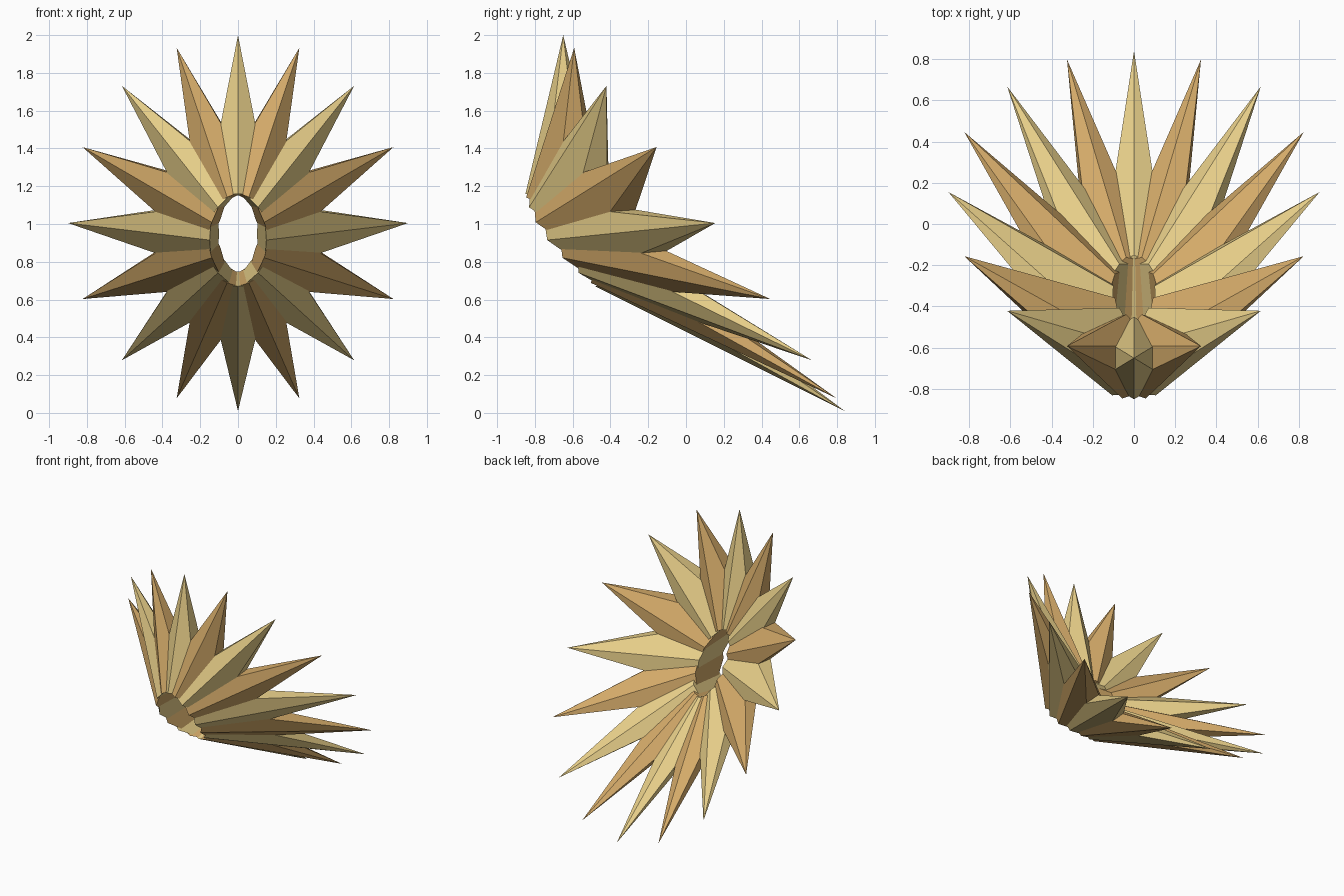
import bpy
from math import sin, cos, pi, radians
from mathutils import Vector

if "Cube" in bpy.data.objects:
    bpy.data.objects.remove(bpy.data.objects["Cube"])

COUNT = 16   # petals in the ring
SIDES = 6    # sides of each pointed petal


def material(name, color):
    m = bpy.data.materials.new(name)
    m.diffuse_color = (*color, 1)
    m.use_nodes = True
    m.node_tree.nodes["Principled BSDF"].inputs["Base Color"].default_value = m.diffuse_color
    return m


mats = [material("pale_straw", (0.80, 0.62, 0.25)),
        material("warm_tan", (0.65, 0.40, 0.14))]


def ring(a, rx, centre, up, bulge):
    """Point on a tilted oval ring; a = 0 is the top, bulge moves the sides in y."""
    return Vector((rx * sin(a),
                   centre[0] + up[0] * cos(a) + bulge * sin(a) ** 2,
                   centre[1] + up[1] * cos(a)))


# Petals: six-sided spikes whose bases overlap round a central hole
for i in range(COUNT):
    a = 2 * pi * i / COUNT
    tip_a = a - radians(1.9) * sin(2 * a)
    tip = ring(tip_a, 0.90, (0.095, 1.005), (-0.745, 0.995), 0.06)
    outer = ring(a, 0.15, (-0.665, 0.915), (-0.185, 0.245), -0.07)
    inner = ring(a, 0.10, (-0.30, 0.95), (-0.15, 0.20), 0.0)
    mid, depth = (outer + inner) / 2, (outer - inner) / 2
    width = 0.19 * Vector((cos(a), 0.83 * sin(a), -1.1 * sin(a)))

    verts = [mid + depth * cos(2 * pi * k / SIDES) + width * sin(2 * pi * k / SIDES)
             for k in range(SIDES)] + [tip]
    faces = [(k, (k + 1) % SIDES, SIDES) for k in range(SIDES)]
    faces.append(tuple(reversed(range(SIDES))))

    # keep the normals pointing outwards
    n = (verts[1] - verts[0]).cross(tip - verts[0])
    if n.dot(verts[0] - mid) < 0:
        faces = [tuple(reversed(f)) for f in faces]

    mesh = bpy.data.meshes.new(f"petal_{i + 1}")
    mesh.from_pydata(verts, [], faces)
    mesh.materials.append(mats[i % 2])
    obj = bpy.data.objects.new(f"petal_{i + 1}", mesh)
    bpy.context.collection.objects.link(obj)
